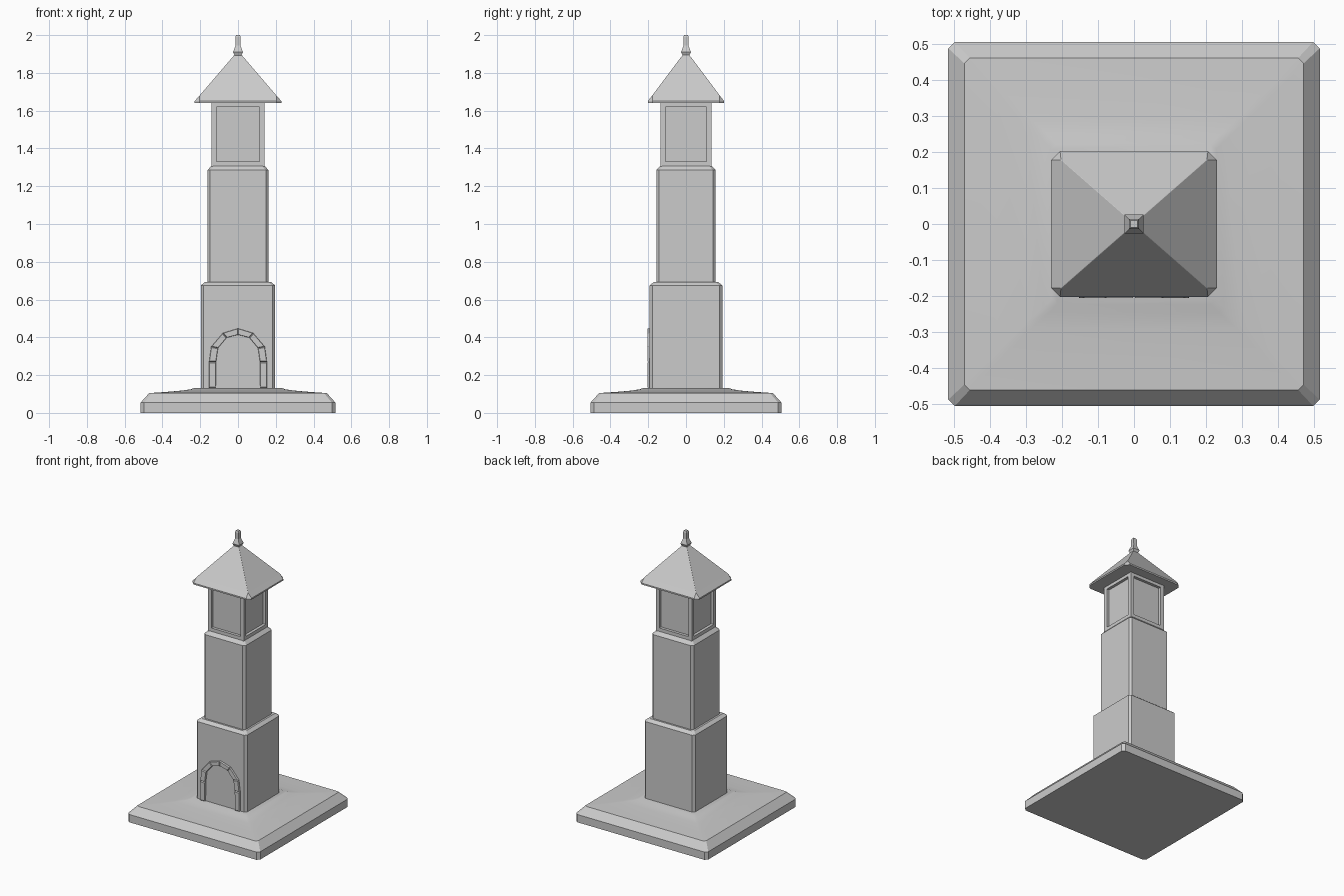
import bpy, bmesh

if "Cube" in bpy.data.objects:
    bpy.data.objects.remove(bpy.data.objects["Cube"])


def finish(name, bm):
    bmesh.ops.recalc_face_normals(bm, faces=bm.faces[:])
    mesh = bpy.data.meshes.new(name)
    bm.to_mesh(mesh)
    bm.free()
    obj = bpy.data.objects.new(name, mesh)
    bpy.context.collection.objects.link(obj)
    return obj


def loft(bm, rings):
    """Stack rectangular rings (half x, half y, z, corner cut) into a solid."""
    loops = []
    for hx, hy, z, c in rings:
        if c:
            q = [(hx, hy - c), (hx - c, hy)]
            pts = q + [(-x, y) for x, y in reversed(q)]
            pts += [(-x, -y) for x, y in pts]
        else:
            pts = [(hx, hy), (-hx, hy), (-hx, -hy), (hx, -hy)]
        loops.append([bm.verts.new((x, y, z)) for x, y in pts])
    for a, b in zip(loops, loops[1:]):
        for i in range(len(a)):
            j = (i + 1) % len(a)
            bm.faces.new((a[i], a[j], b[j], b[i]))
    bm.faces.new(loops[0])
    bm.faces.new(loops[-1])


def stack(name, rings):
    bm = bmesh.new()
    loft(bm, rings)
    return finish(name, bm)


# Plinth with a bevelled rim and a gently flared top
base = stack("base", [
    (.515, .505, 0, .018), (.515, .505, .055, .018), (.47, .46, .105, .015),
    (.38, .37, .111, .015), (.30, .29, .118, .015), (.25, .245, .125, .015),
    (.228, .222, .133, .015)])
base.data.polygons.foreach_set("use_smooth", [True] * len(base.data.polygons))
base.select_set(True)
bpy.context.view_layer.objects.active = base
bpy.ops.object.shade_smooth_by_angle()

# Two tower stages with cut corners and bevelled tops
stack("lower_tower", [(.197, .192, .12, .015), (.197, .192, .675, .015),
                      (.175, .170, .693, .012)])
stack("middle_tower", [(.162, .157, .68, .015), (.162, .157, 1.285, .015),
                       (.138, .133, 1.31, .012)])

# Lantern room with a recessed window on each side
bm = bmesh.new()
loft(bm, [(.14, .135, 1.305, 0), (.14, .135, 1.645, 0)])
bm.normal_update()
bmesh.ops.recalc_face_normals(bm, faces=bm.faces[:])
sides = [f for f in bm.faces if abs(f.normal.z) < .5]
bmesh.ops.inset_individual(bm, faces=sides, thickness=.038)
bmesh.ops.recalc_face_normals(bm, faces=bm.faces[:])
panes = [(f, f.normal.copy()) for f in sides]
for f, n in panes:
    new = bmesh.ops.extrude_discrete_faces(bm, faces=[f])["faces"][0]
    bmesh.ops.translate(bm, verts=new.verts[:], vec=n * -.02)
finish("lantern_room", bm)

# Pyramid roof with clipped eave corners
stack("roof", [(.23, .202, 1.64, .025), (.23, .202, 1.65, .025),
               (.2035, .179, 1.68, .001), (.006, .006, 1.91, .001)])

# Four-sided finial
stack("finial", [(.017, .017, 1.89, 0), (.026, .026, 1.91, 0),
                 (.023, .023, 1.918, 0), (.013, .013, 1.945, 0),
                 (.014, .014, 1.99, 0), (.010, .010, 2.0, 0)])

# Doorway arch: separate stones, left half mirrored to the right
outer = [(-.154, .13), (-.153, .27), (-.142, .35), (-.080, .423), (0, .447)]
inner = [(-.118, .13), (-.116, .27), (-.106, .343), (-.060, .398), (0, .414)]
bm = bmesh.new()
for s in (1, -1):
    for i in range(4):
        quad = [outer[i], outer[i + 1], inner[i + 1], inner[i]]
        cx, cz = (sum(p[k] for p in quad) / 4 for k in (0, 1))
        back = [bm.verts.new((s * x, -.185, z)) for x, z in quad]
        mid = [bm.verts.new((s * x, -.200, z)) for x, z in quad]
        front = [bm.verts.new((s * (x + (cx - x) * .1), -.205,
                               z + (cz - z) * .1)) for x, z in quad]
        for a, b in ((back, mid), (mid, front)):
            for k in range(4):
                j = (k + 1) % 4
                bm.faces.new((a[k], a[j], b[j], b[k]))
        bm.faces.new(front)
        bm.faces.new(back)
finish("door_arch", bm)
